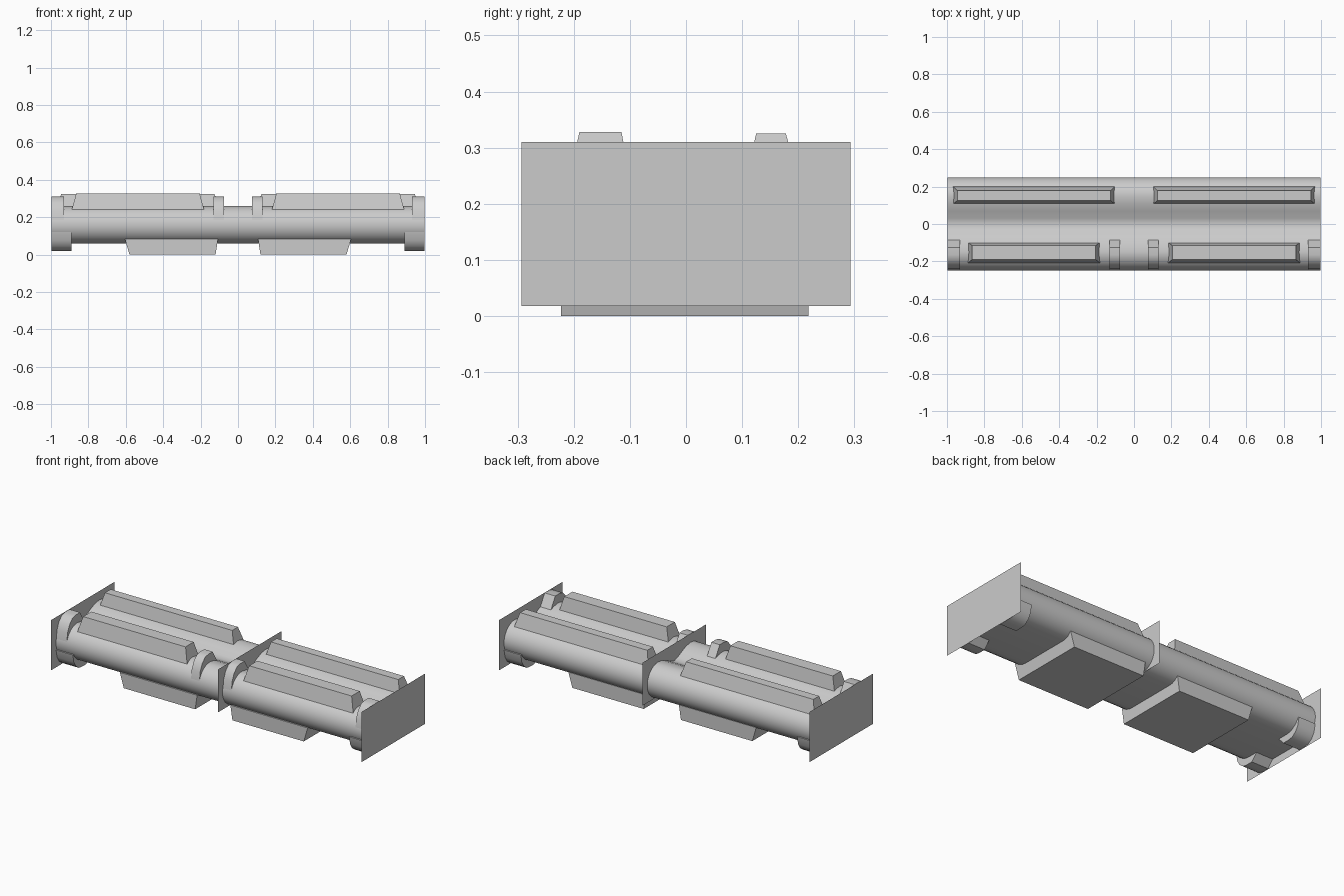
import bpy
import bmesh
import math
from mathutils import Vector

cube = bpy.data.objects.get("Cube")
if cube:
    bpy.data.objects.remove(cube, do_unlink=True)

grey = bpy.data.materials.new("light grey")
grey.use_nodes = True
colour = (0.6, 0.6, 0.6, 1)
grey.diffuse_color = colour
grey.node_tree.nodes["Principled BSDF"].inputs["Base Color"].default_value = colour


def finish(name, bm, smooth=False):
    bmesh.ops.recalc_face_normals(bm, faces=bm.faces)
    mesh = bpy.data.meshes.new(name)
    bm.to_mesh(mesh)
    bm.free()
    mesh.materials.append(grey)
    obj = bpy.data.objects.new(name, mesh)
    bpy.context.collection.objects.link(obj)
    if smooth:
        bpy.ops.object.select_all(action="DESELECT")
        obj.select_set(True)
        bpy.context.view_layer.objects.active = obj
        bpy.ops.object.shade_smooth_by_angle(angle=math.radians(35))
    return obj


def prism(name, profile, x0, x1, smooth=False):
    """Extrude a (y, z) outline along x."""
    bm = bmesh.new()
    face = bm.faces.new([bm.verts.new((x0, y, z)) for y, z in profile])
    out = bmesh.ops.extrude_face_region(bm, geom=[face])
    verts = [v for v in out["geom"] if isinstance(v, bmesh.types.BMVert)]
    bmesh.ops.translate(bm, verts=verts, vec=Vector((x1 - x0, 0, 0)))
    return finish(name, bm, smooth)


def tapered_box(name, low, high):
    """Join two rectangles, each (x0, x1, y0, y1, z)."""
    bm = bmesh.new()
    rings = []
    for x0, x1, y0, y1, z in (low, high):
        rings.append([bm.verts.new((x, y, z)) for x, y in
                      ((x0, y0), (x1, y0), (x1, y1), (x0, y1))])
        bm.faces.new(rings[-1])
    for i in range(4):
        j = (i + 1) % 4
        bm.faces.new((rings[0][i], rings[0][j], rings[1][j], rings[1][i]))
    return finish(name, bm)


def panel(name, x, z0, z1, half=0.293):
    """Thin upright divider across the body."""
    bm = bmesh.new()
    bm.faces.new([bm.verts.new((x, y, z)) for y, z in
                  ((-half, z0), (half, z0), (half, z1), (-half, z1))])
    return finish(name, bm)


# Body: twin rounded barrels with a shallow valley and a flat underside
side = [(0.15 + 0.1 * math.cos(a), 0.16 + 0.1 * math.sin(a))
        for a in (math.radians(-90 + 12 * i) for i in range(16))]
side += [(0.11, 0.254), (0.07, 0.238), (0.03, 0.218)]
body = side + [(0, 0.21)] + [(-y, z) for y, z in reversed(side)]
prism("body", body, -0.998, 0.998, smooth=True)

# End panels and middle divider
for name, x in (("right_end_panel", -1), ("left_end_panel", 1)):
    panel(name, x, 0.018, 0.31)
panel("middle_divider", 0.075, 0.06, 0.31)

# Raised bars on top and blocks below, mirrored left and right
for label, s in (("right", -1), ("left", 1)):
    def span(a, b):
        return tuple(sorted((s * a, s * b)))
    tapered_box(label + "_front_bar",
                span(0.18, 0.89) + (-0.21, -0.098, 0.235),
                span(0.205, 0.865) + (-0.19, -0.115, 0.328))
    tapered_box(label + "_back_bar",
                span(0.10, 0.97) + (0.105, 0.203, 0.235),
                span(0.125, 0.945) + (0.125, 0.178, 0.325))
    tapered_box(label + "_underside_block",
                span(0.12, 0.58) + (-0.223, 0.218, 0),
                span(0.107, 0.605) + (-0.223, 0.218, 0.085))

# Arched straps over the front barrel
strap = [(-0.247, 0.18), (-0.24, 0.235), (-0.222, 0.275), (-0.195, 0.303),
         (-0.165, 0.31), (-0.125, 0.31), (-0.08, 0.235), (-0.1, 0.2)]
for label, s in (("right", -1), ("left", 1)):
    prism(label + "_inner_strap", strap, s * 0.076, s * 0.13, smooth=True)
    prism(label + "_outer_strap", strap, s * 0.93, s * 0.998, smooth=True)

# Curved clamps under each bottom corner
clamp = [(0.249, 0.12), (0.24, 0.075), (0.222, 0.045), (0.195, 0.025),
         (0.165, 0.02), (0.125, 0.02), (0.08, 0.07), (0.1, 0.12)]
for label, s in (("right", -1), ("left", 1)):
    for depth, t in (("front", -1), ("back", 1)):
        prism(f"{label}_{depth}_clamp", [(t * y, z) for y, z in clamp],
              s * 0.89, s * 0.998, smooth=True)
